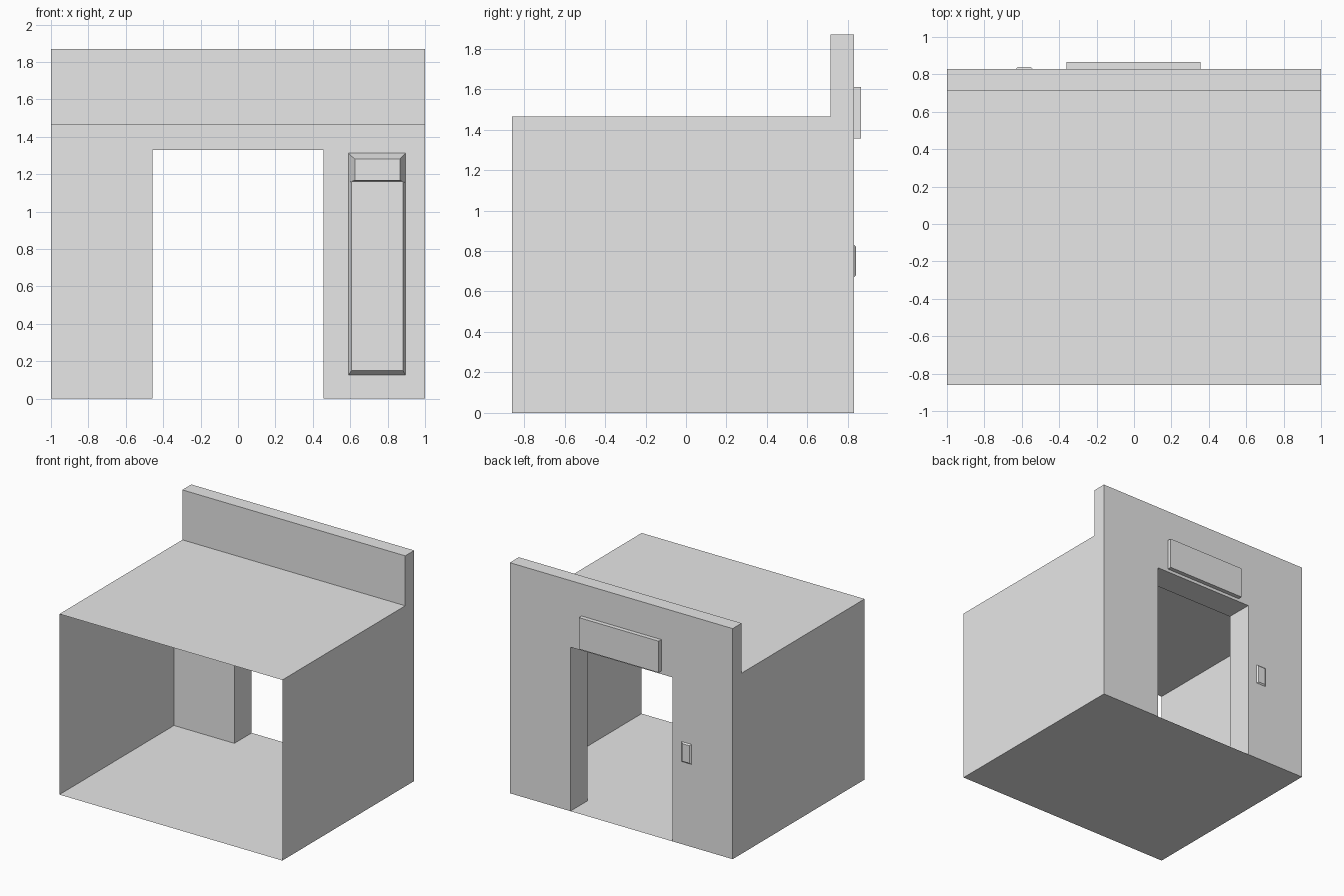
import bpy, bmesh

if "Cube" in bpy.data.objects:
    bpy.data.objects.remove(bpy.data.objects["Cube"])

grey = bpy.data.materials.new("light_grey")
grey.diffuse_color = (0.8, 0.8, 0.8, 1)
grey.use_nodes = True
grey.node_tree.nodes["Principled BSDF"].inputs["Base Color"].default_value = grey.diffuse_color


def finish(name, bm):
    mesh = bpy.data.meshes.new(name)
    bm.to_mesh(mesh)
    bm.free()
    mesh.materials.append(grey)
    ob = bpy.data.objects.new(name, mesh)
    bpy.context.collection.objects.link(ob)
    return ob


def poly(bm, pts):
    return bm.faces.new([bm.verts.new(p) for p in pts])


def frustum(name, base, front, y0, y1):
    """Block from rectangle base at y0 to rectangle front at y1 (x0, x1, z0, z1)."""
    bm = bmesh.new()
    rings = []
    for (x0, x1, z0, z1), y in ((base, y0), (front, y1)):
        rings.append([bm.verts.new(p) for p in
                      ((x0, y, z0), (x1, y, z0), (x1, y, z1), (x0, y, z1))])
    a, b = rings
    bm.faces.new(a)
    bm.faces.new(b)
    for i in range(4):
        j = (i + 1) % 4
        bm.faces.new((a[i], a[j], b[j], b[i]))
    bmesh.ops.recalc_face_normals(bm, faces=bm.faces)
    return finish(name, bm)


FRONT, INNER, PARAPET, BACK = -0.86, 0.608, 0.715, 0.83
ROOF, TOP, DOOR = 1.465, 1.87, 1.33
DL, DR = -0.458, 0.456

# Thin open-fronted cabin: side profile swept across x, without the front face
bm = bmesh.new()
side = [(FRONT, 0), (BACK, 0), (BACK, TOP), (PARAPET, TOP), (PARAPET, ROOF), (FRONT, ROOF)]
poly(bm, [(1, y, z) for y, z in side])
poly(bm, [(-1, y, z) for y, z in reversed(side)])
for i in (0, 2, 3, 4):
    (ya, za), (yb, zb) = side[i], side[i + 1]
    poly(bm, [(-1, ya, za), (-1, yb, zb), (1, yb, zb), (1, ya, za)])

# Thick back wall with doorway: outer face, inner face and jambs
opening = [(DL, 0), (DL, DOOR), (DR, DOOR), (DR, 0)]
for y, top in ((BACK, TOP), (INNER, ROOF)):
    pts = [(-1, 0)] + opening + [(1, 0), (1, top), (-1, top)]
    if y == INNER:
        pts.reverse()
    poly(bm, [(x, y, z) for x, z in reversed(pts)][::-1])
for (xa, za), (xb, zb) in zip(opening, opening[1:]):
    poly(bm, [(xa, INNER, za), (xa, BACK, za), (xb, BACK, zb), (xb, INNER, zb)])
bmesh.ops.remove_doubles(bm, verts=bm.verts, dist=0.0005)
finish("cabin", bm)

# Sign block and call button on the outside of the back wall
sign = (-0.36, 0.355, 1.355, 1.61)
frustum("floor_indicator", sign, sign, BACK, 0.865)
frustum("call_button", (-0.63, -0.543, 0.67, 0.832),
        (-0.62, -0.553, 0.68, 0.822), BACK, 0.84)

# Control panel inside, with a deeper display box on top
frustum("control_panel", (0.59, 0.896, 0.125, 1.31),
        (0.607, 0.882, 0.15, 1.165), INNER, INNER - 0.03)
frustum("control_display", (0.59, 0.896, 1.155, 1.312),
        (0.625, 0.865, 1.167, 1.28), INNER, INNER - 0.07)
